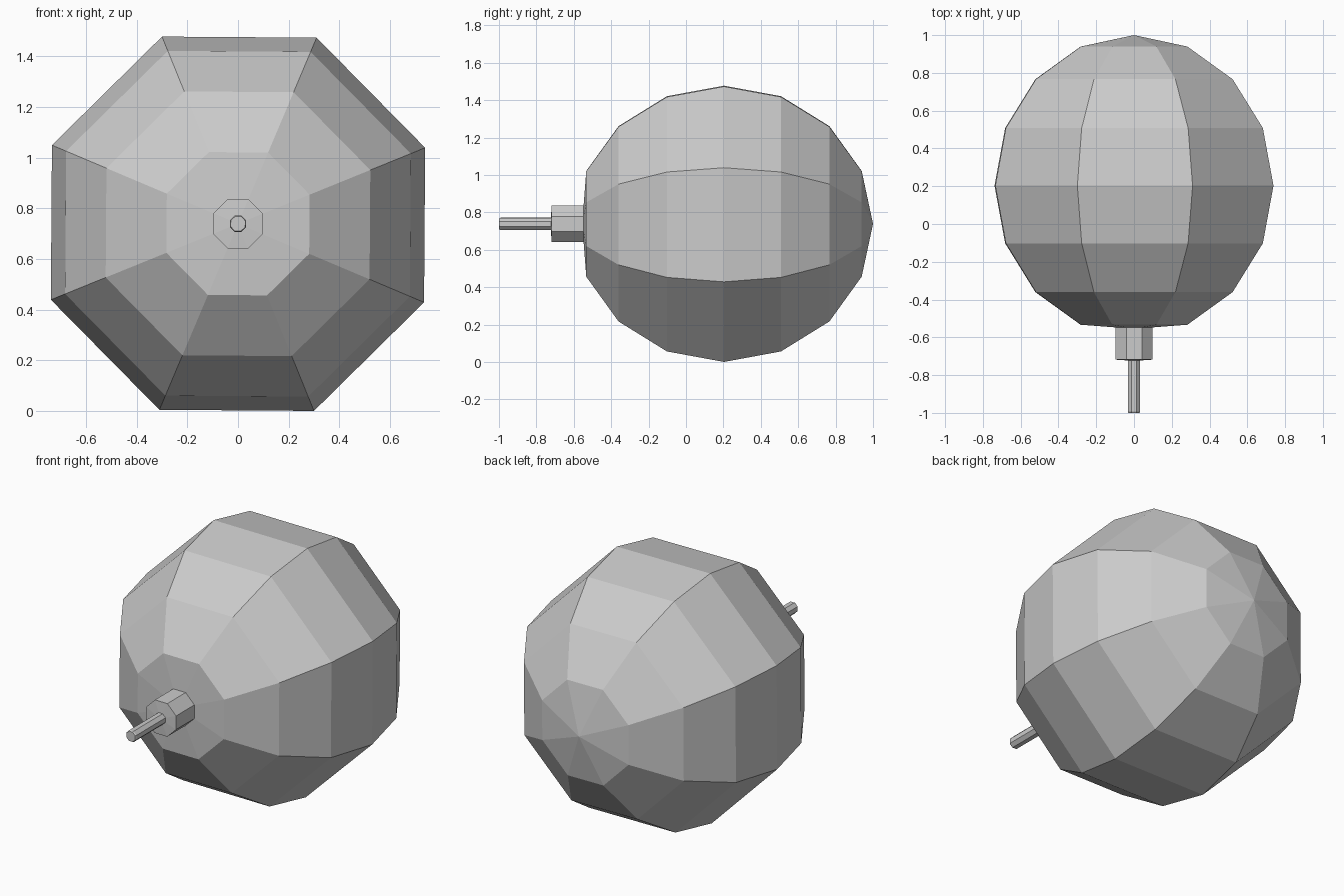
import bpy, bmesh
from math import sin, cos, pi, radians

if "Cube" in bpy.data.objects:
    bpy.data.objects.remove(bpy.data.objects["Cube"])

SIDES, CZ, TURN = 8, 0.739, radians(22.1)


def lathe(name, profile):
    """Revolve (radius, y) points around the y axis line at height CZ."""
    bm = bmesh.new()
    rings = []
    for r, y in profile:
        n = 1 if r == 0 else SIDES
        rings.append([bm.verts.new((r * cos(TURN + 2 * pi * k / SIDES), y,
                                    CZ + r * sin(TURN + 2 * pi * k / SIDES)))
                      for k in range(n)])
    for a, b in zip(rings, rings[1:]):
        for k in range(SIDES):
            j = (k + 1) % SIDES
            face = [a[k % len(a)], a[j % len(a)], b[j % len(b)], b[k % len(b)]]
            bm.faces.new(list(dict.fromkeys(face)))
    bmesh.ops.recalc_face_normals(bm, faces=bm.faces)
    mesh = bpy.data.meshes.new(name)
    bm.to_mesh(mesh)
    bm.free()
    obj = bpy.data.objects.new(name, mesh)
    bpy.context.collection.objects.link(obj)
    return obj


# Faceted ball with a flattened front pole
R, CY = 0.797, 0.203
ball = [(R * sin(pi * i / 8), CY + R * cos(pi * i / 8)) for i in range(1, 8)]
lathe("ball_body", [(0, 1.0)] + ball + [(0, -0.555)])

# Collar at the front of the ball
lathe("collar", [(0, -0.54), (0.106, -0.54), (0.106, -0.718), (0, -0.725)])

# Thin stem with a slightly chamfered tip
lathe("stem", [(0, -0.70), (0.035, -0.70), (0.035, -0.993), (0.031, -1.0), (0, -1.0)])
